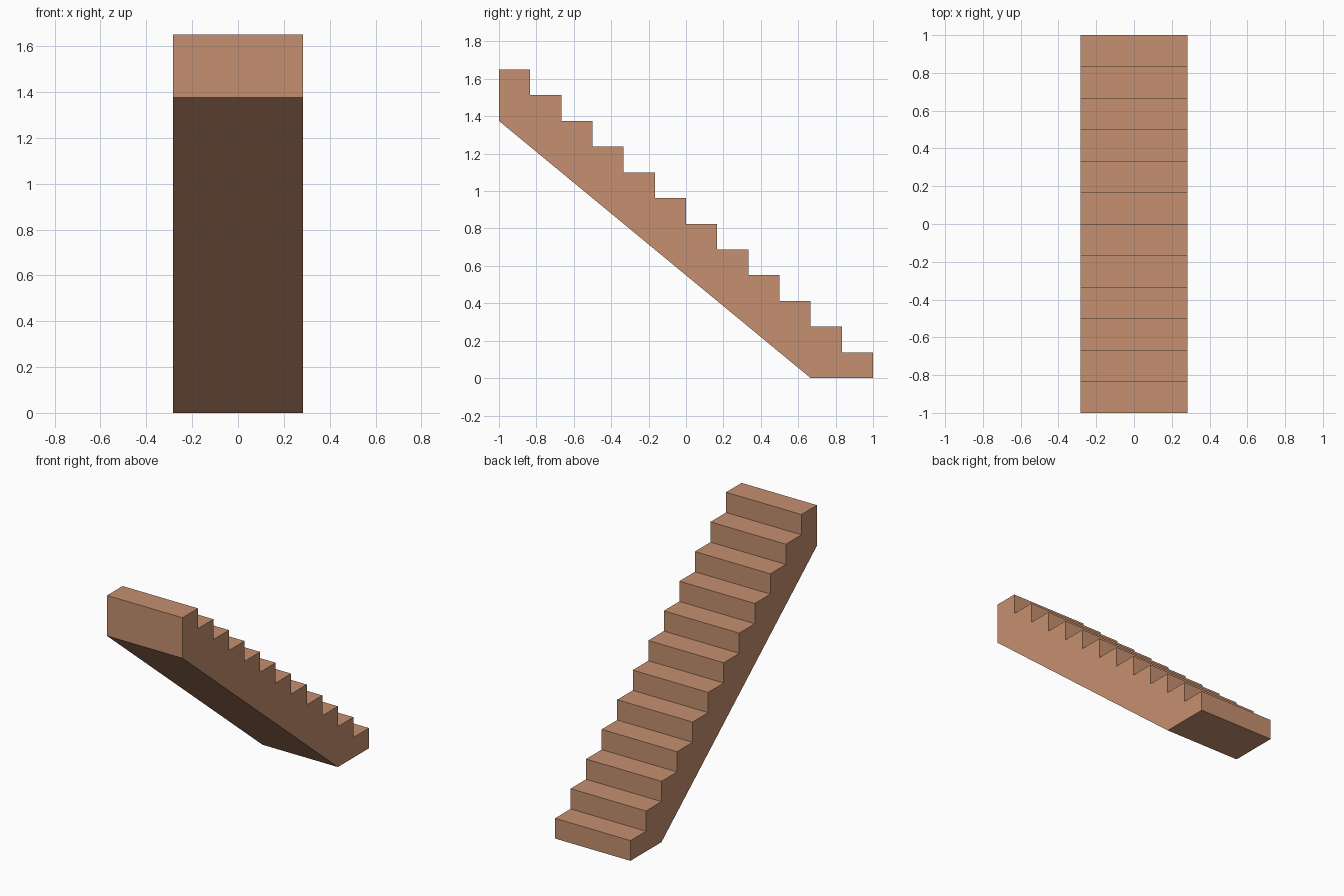
import bpy, bmesh

if "Cube" in bpy.data.objects:
    bpy.data.objects.remove(bpy.data.objects["Cube"])

STEPS = 12
HALF_W = 0.283
TREAD = 2.0 / STEPS
RISE = 1.65 / STEPS

wood = bpy.data.materials.new("warm tan wood")
wood.diffuse_color = (0.56, 0.28, 0.16, 1)
wood.use_nodes = True
wood.node_tree.nodes["Principled BSDF"].inputs["Base Color"].default_value = wood.diffuse_color

# Side profile (y, z): climb the steps from the back foot up to the front
profile = [(1.0, 0.0)]
for i in range(STEPS):
    z = (i + 1) * RISE
    profile += [(1 - i * TREAD, z), (1 - (i + 1) * TREAD, z)]
# Sloping underside, parallel to the flight
profile += [(-1.0, (STEPS - 2) * RISE), (1 - 2 * TREAD, 0.0)]

# Extrude the profile across the width
bm = bmesh.new()
side = bm.faces.new([bm.verts.new((-HALF_W, y, z)) for y, z in profile])
ext = bmesh.ops.extrude_face_region(bm, geom=[side], use_keep_orig=True)
moved = [g for g in ext["geom"] if isinstance(g, bmesh.types.BMVert)]
bmesh.ops.translate(bm, verts=moved, vec=(2 * HALF_W, 0, 0))
bmesh.ops.recalc_face_normals(bm, faces=bm.faces)

mesh = bpy.data.meshes.new("stair_flight")
bm.to_mesh(mesh)
bm.free()
mesh.materials.append(wood)
bpy.context.collection.objects.link(bpy.data.objects.new("stair_flight", mesh))
